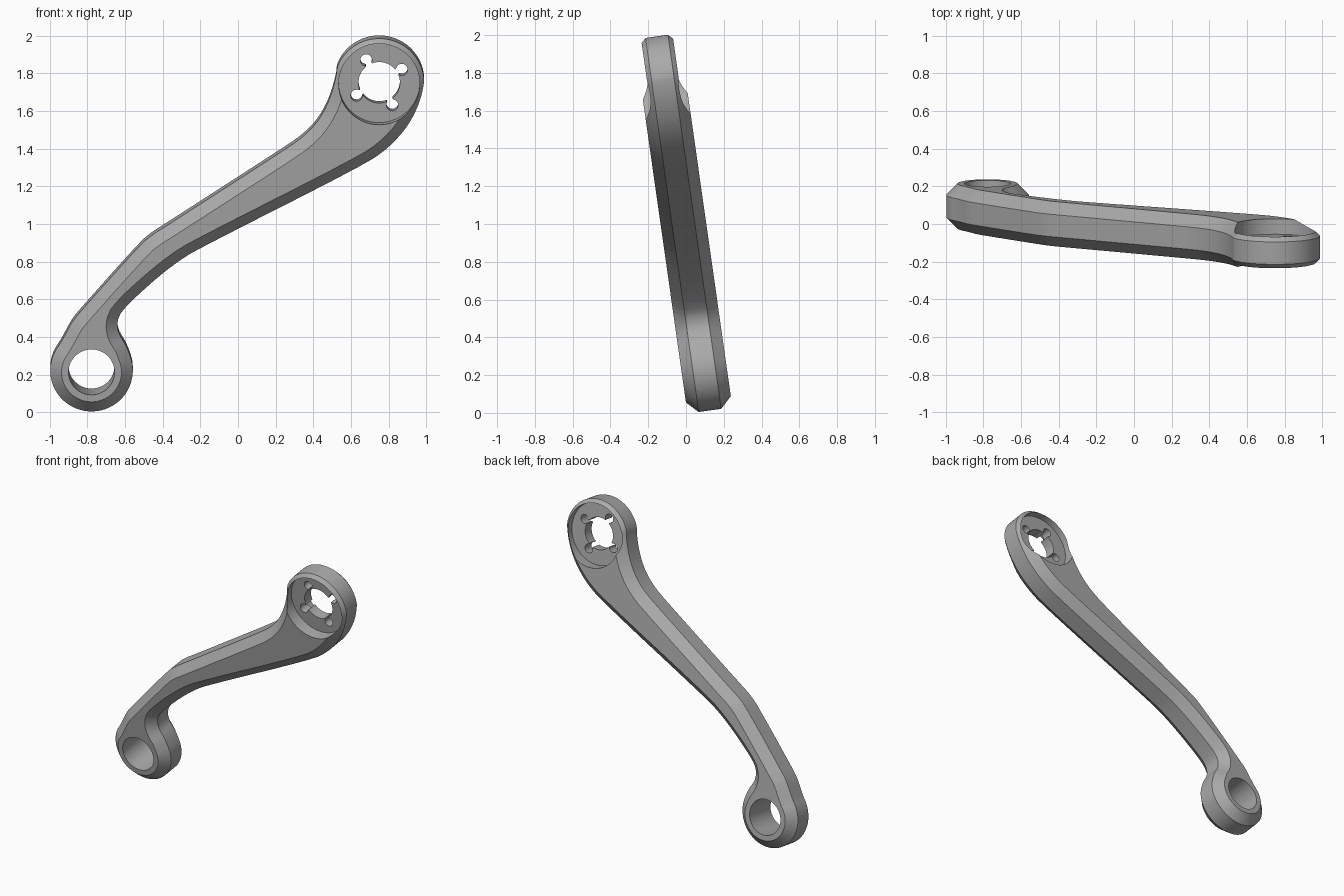
import bpy, bmesh
from math import sin, cos, pi, radians
from mathutils import Vector, Matrix

cube = bpy.data.objects.get("Cube")
if cube:
    bpy.data.objects.remove(cube)

TILT = radians(8.1)
HALF, CHAMFER = 0.12, 0.06          # half thickness and edge chamfer
EYE = Vector((-0.778, 0.0))         # small end, in the plane of the arm
HUB = Vector((0.75, 1.542))         # large end


def arc(centre, radius, start, end):
    return [centre + radius * Vector((cos(radians(a)), sin(radians(a))))
            for a in range(start, end + 1, 10)]


def edge(points, shift):
    return [Vector((x, (z + shift - 0.23) / cos(TILT))) for x, z in points]


def chaikin(points):
    out = []
    for i, p in enumerate(points):
        q = points[(i + 1) % len(points)]
        out += [p.lerp(q, 0.25), p.lerp(q, 0.75)]
    return out


def inset(points, distance):
    out = []
    for i, p in enumerate(points):
        a = (p - points[i - 1]).normalized()
        b = (points[(i + 1) % len(points)] - p).normalized()
        t = (a + b).normalized()
        out.append(p + Vector((-t.y, t.x)) * distance)
    return out


# Outline of the arm, counterclockwise from the hub
upper = edge([(0.522, 1.80), (0.487, 1.676), (0.432, 1.57), (0.353, 1.484),
              (0.247, 1.41), (-0.39, 1.0), (-0.459, 0.957), (-0.522, 0.904),
              (-0.84, 0.548), (-0.883, 0.495), (-0.92, 0.425)], -0.008)
lower = edge([(-0.597, 0.362), (-0.636, 0.42), (-0.643, 0.484), (-0.613, 0.548),
              (-0.44, 0.707), (-0.31, 0.808), (-0.204, 0.872), (0.671, 1.315),
              (0.80, 1.405), (0.90, 1.515), (0.963, 1.638)], 0.008)
outline = arc(HUB, 0.24, 0, 160) + upper + arc(EYE, 0.22, 140, 380) + lower
outline = chaikin(chaikin(outline))
inner = inset(outline, CHAMFER)

# Chamfered slab: four loops bridged, capped front and back
bm = bmesh.new()
loops = [[bm.verts.new((p.x, y, p.y)) for p in pts] for pts, y in (
    (inner, -HALF), (outline, CHAMFER - HALF), (outline, HALF - CHAMFER), (inner, HALF))]
n = len(outline)
for a, b in zip(loops, loops[1:]):
    for i in range(n):
        j = (i + 1) % n
        bm.faces.new((a[i], a[j], b[j], b[i]))
bm.faces.new(loops[0])
bm.faces.new(loops[-1])
bmesh.ops.recalc_face_normals(bm, faces=bm.faces)
mesh = bpy.data.meshes.new("link_arm")
bm.to_mesh(mesh)
bm.free()
arm = bpy.data.objects.new("link_arm", mesh)
bpy.context.collection.objects.link(arm)

grey = bpy.data.materials.new("plain_grey")
grey.use_nodes = True
colour = (0.4, 0.4, 0.4, 1)
grey.diffuse_color = colour
grey.node_tree.nodes["Principled BSDF"].inputs["Base Color"].default_value = colour
mesh.materials.append(grey)


def cut(cutter):
    """Subtract a cutter from the arm and discard it."""
    cutter.hide_render = True
    bpy.ops.object.select_all(action='DESELECT')
    arm.select_set(True)
    bpy.context.view_layer.objects.active = arm
    mod = arm.modifiers.new("cut", 'BOOLEAN')
    mod.operation, mod.solver, mod.object = 'DIFFERENCE', 'EXACT', cutter
    bpy.ops.object.modifier_apply(modifier=mod.name)
    bpy.data.objects.remove(cutter)


def bore(centre, radius, y=0.0, depth=0.5, sides=64):
    bpy.ops.mesh.primitive_cylinder_add(
        vertices=sides, radius=radius, depth=depth,
        location=(centre.x, y, centre.y), rotation=(pi / 2, 0, 0))
    cut(bpy.context.object)


# Eye bore, hub recesses on both sides, and hub centre bore
bore(EYE, 0.122)
for side in (-1, 1):
    bore(HUB, 0.215, y=side * (0.037 + 0.1), depth=0.2)
bore(HUB, 0.11)

# Four keyhole notches around the hub bore
for k in range(4):
    angle = radians(30 + 90 * k)
    direction = Vector((cos(angle), sin(angle)))
    bore(HUB + direction * 0.139, 0.031, sides=32)
    mid = HUB + direction * 0.11
    bpy.ops.mesh.primitive_cube_add(size=1, location=(mid.x, 0, mid.y),
                                    rotation=(0, -angle, 0))
    bpy.context.object.scale = (0.045, 0.5, 0.036)
    bpy.context.view_layer.update()
    cut(bpy.context.object)

# Lean the arm, then smooth its curved walls
arm.data.transform(Matrix.Translation((0, 0.096, 0.23)) @ Matrix.Rotation(TILT, 4, 'X'))
bpy.ops.object.select_all(action='DESELECT')
arm.select_set(True)
bpy.context.view_layer.objects.active = arm
bpy.ops.object.shade_smooth_by_angle(angle=radians(30))
